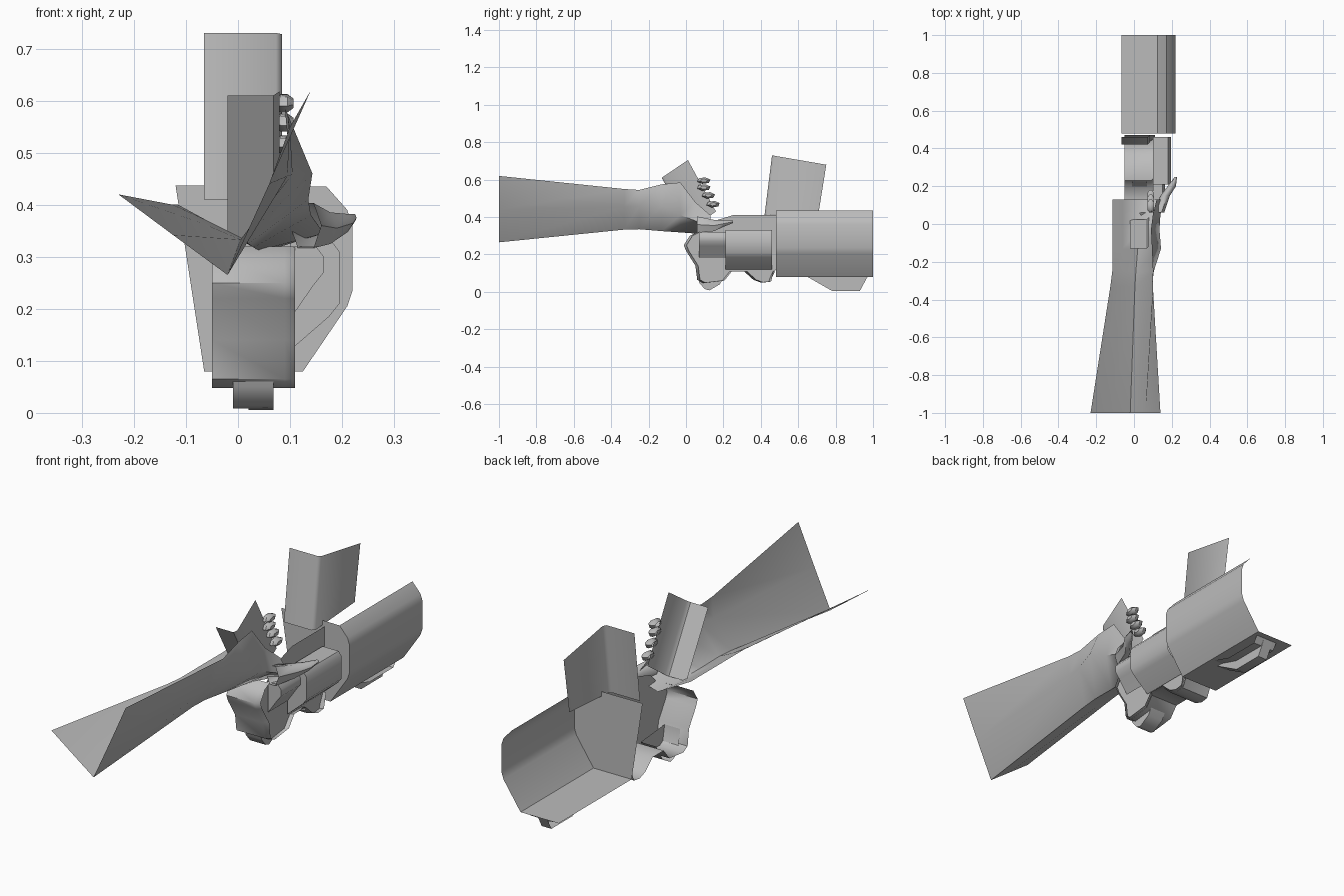
import bpy, math
from mathutils import Vector

cube = bpy.data.objects.get("Cube")
if cube:
    bpy.data.objects.remove(cube)

grey = bpy.data.materials.new("plain grey")
grey.use_nodes = True
COLOUR = (0.5, 0.5, 0.5, 1)
grey.diffuse_color = COLOUR
grey.node_tree.nodes["Principled BSDF"].inputs["Base Color"].default_value = COLOUR


def make(name, verts, faces, angle=50):
    mesh = bpy.data.meshes.new(name)
    mesh.from_pydata(verts, [], faces)
    mesh.materials.append(grey)
    obj = bpy.data.objects.new(name, mesh)
    bpy.context.collection.objects.link(obj)
    bpy.ops.object.select_all(action='DESELECT')
    obj.select_set(True)
    bpy.context.view_layer.objects.active = obj
    bpy.ops.object.shade_smooth_by_angle(angle=math.radians(angle))
    return obj


def loft(name, rows, angle=50):
    """Open sheet through rows of equally many points."""
    n = len(rows[0])
    verts = [p for row in rows for p in row]
    faces = [(r * n + i, r * n + i + 1, (r + 1) * n + i + 1, (r + 1) * n + i)
             for r in range(len(rows) - 1) for i in range(n - 1)]
    return make(name, verts, faces, angle)


def along_y(name, profile, y0, y1):
    return loft(name, [[(x, y, z) for x, z in profile] for y in (y1, y0)])


def along_x(name, profile, x0, x1):
    return loft(name, [[(x, y, z) for y, z in profile] for x in (x0, x1)])


def plate_y(name, outline, y):
    return make(name, [(x, y, z) for x, z in outline], [range(len(outline))])


def plate_x(name, outline, x):
    return make(name, [(x, y, z) for y, z in outline], [range(len(outline))])


def corner_shell(name, x0, x1, front_low, front_top, back_top, back_low):
    """Folded shell: a front face and a right face with a small bevel."""
    b = 0.012
    rows = []
    for (fy, fz), (by, bz) in ((front_low, back_low), (front_top, back_top)):
        t = b / (by - fy)
        rows.append([(x0, fy, fz), (x1 - b, fy, fz),
                     (x1, fy + b, fz + (bz - fz) * t), (x1, by, bz)])
    return loft(name, rows)


# Rear housing: open trough with a front plate
trough = [(-.065, .08), (.125, .08), (.21, .205), (.22, .235), (.22, .36), (.21, .39), (.17, .435)]
along_y("rear_housing", trough, .48, 1)
plate_y("housing_front_plate", [(-.12, .437)] + trough, .48)

# Sight fin above the housing
corner_shell("upper_fin", -.065, .085, (.42, .41), (.46, .73), (.75, .68), (.71, .43))

# Rail under the housing
rail = [(.65, .08), (.78, .006), (.93, .006), (.97, .08)]
along_x("lower_rail", rail, .02, .068)
plate_x("rail_side", rail, .068)
along_x("rail_step", [(.68, .08), (.78, .05), (.95, .05), (.97, .08)], .0, .11)

# Grip: bent sheet, its right side and a narrower guard
grip = [(.06, .32), (.02, .30), (-.012, .25), (.0, .22), (.05, .14), (.06, .065), (.09, .048),
        (.19, .06), (.23, .11), (.31, .11), (.36, .065), (.40, .05), (.44, .055), (.47, .12)]
loft("grip", [[(-.05, y, z) for y, z in grip], [(.09, y, z) for y, z in grip],
              [(.11, min(y + .015, .47), z) for y, z in grip]])
plate_x("grip_side", [(y + .01, z) for y, z in grip[:-1]] + [(.48, .12), (.48, .41), (.25, .41), (.12, .37)], .095)
guard = [(.055, .13), (.07, .05), (.10, .015), (.125, .008), (.18, .04), (.225, .115)]
along_x("trigger_guard", guard, -.01, .068)
plate_x("guard_side", guard, .068)

# Side boxes
for name, y0, y1, outer, low, high in (("front_side_box", .07, .21, .165, .18, .32),
                                       ("rear_side_box", .21, .46, .195, .12, .33)):
    section = [(.10, high), (outer - .015, high), (outer, high - .02),
               (outer, low + .09), (outer - .02, low + .065), (.10, low)]
    along_y(name, section, y0, y1)
    plate_y(name + "_end", section, y0)

# Forearm sleeve: open V-shaped sheet opening towards the front
stations = [
    (-1, [(-.23, .42), (-.125, .342), (-.02, .265), (.06, .44), (.14, .62)]),
    (-.33, [(-.125, .40), (-.07, .365), (.005, .333), (.095, .455), (.10, .55)]),
    (-.25, [(-.115, .40), (-.06, .37), (.01, .335), (.105, .458), (.10, .545)]),
    (-.13, [(-.115, .40), (-.06, .37), (.02, .325), (.143, .46), (.095, .575)]),
    (-.03, [(-.115, .40), (-.06, .37), (.03, .318), (.135, .41), (.09, .585)]),
    (.05, [(-.115, .40), (-.06, .37), (.04, .312), (.14, .38), (.10, .48)]),
    (.13, [(-.115, .40), (-.06, .37), (.05, .31), (.165, .345), (.12, .41)]),
]
loft("forearm_and_hand", [[(x, y, z) for x, z in pts] for y, pts in stations], 70)

# Thumb: tapered six-sided tube
rings = []
for centre, rx, rz in (((.13, .06, .36), .03, .05), ((.165, .15, .355), .025, .035),
                       ((.2, .2, .365), .022, .02), ((.222, .25, .375), .006, .008)):
    rings.append([Vector(centre) + Vector((rx * math.cos(a * math.pi / 3), 0, rz * math.sin(a * math.pi / 3)))
                  for a in range(7)])
loft("thumb", rings, 70)

# Palm shell, folded like the fin
corner_shell("palm_shell", -.02, .08, (.025, .335), (-.13, .61), (.01, .705), (.16, .43))

# Fingertips: tapered little blocks
for i, (y, z) in enumerate(((.095, .595), (.095, .56), (.12, .52), (.145, .475))):
    rows = []
    for x, s in ((.072, .6), (.082, 1), (.095, 1), (.107, .5)):
        rows.append([(x, y + s * .037 * math.cos(a * math.pi / 3 + .3),
                      z - i * .002 + s * .018 * math.sin(a * math.pi / 3 + .3)) for a in range(7)])
    tip = loft("fingertip_%d" % (i + 1), rows)
    plate_x("fingertip_end_%d" % (i + 1), [(p[1], p[2]) for p in rows[-1][:-1]], .107)
